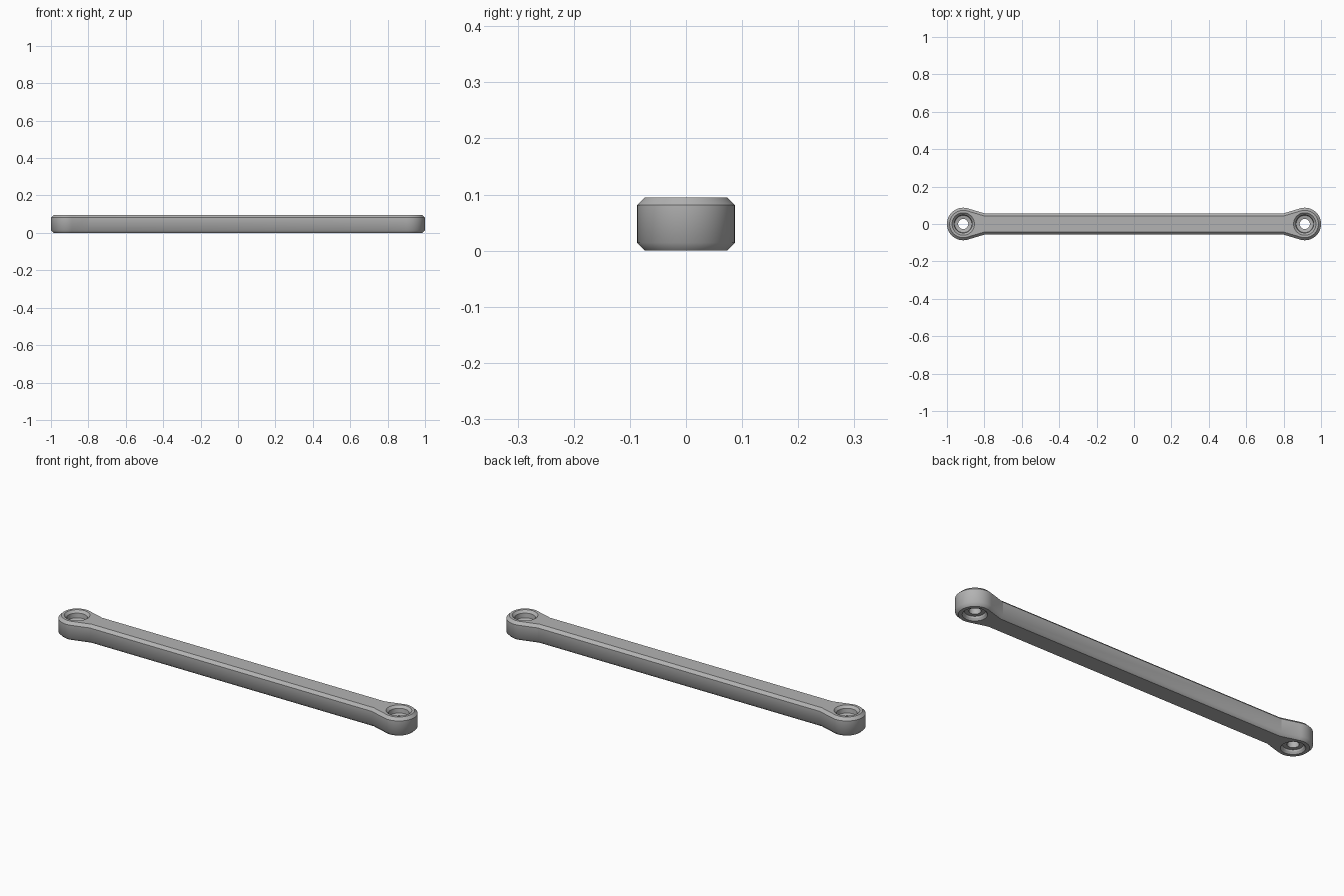
import bpy
import bmesh
from math import cos, sin, atan2, acos, hypot, pi, radians

cube = bpy.data.objects.get("Cube")
if cube:
    bpy.data.objects.remove(cube, do_unlink=True)

EYE_X, EYE_R = 0.913, 0.087
BAR_HALF, NECK_X = 0.057, 0.80
HEIGHT, CHAMFER = 0.095, 0.014

grey = bpy.data.materials.new("plain grey")
grey.use_nodes = True
colour = (0.45, 0.45, 0.45, 1)
grey.diffuse_color = colour
grey.node_tree.nodes["Principled BSDF"].inputs["Base Color"].default_value = colour


def link_outline(inset, steps=48):
    """Round eyes joined to a straight bar by tangent necks."""
    r, w = EYE_R - inset, BAR_HALF - inset
    dx = NECK_X - EYE_X
    tangent = atan2(w, dx) - acos(r / hypot(dx, w))
    half = [(NECK_X, -w)]
    for i in range(steps + 1):
        a = -tangent + 2 * tangent * i / steps
        half.append((EYE_X + r * cos(a), r * sin(a)))
    half.append((NECK_X, w))
    return half + [(-x, -y) for x, y in half]


def circle(cx, r, steps=48):
    return [(cx + r * cos(2 * pi * i / steps), r * sin(2 * pi * i / steps))
            for i in range(steps)]


def loft(bm, sections):
    """Join stacked loops of points; return the first and last loops."""
    loops = [[bm.verts.new((x, y, z)) for x, y in pts] for pts, z in sections]
    for a, b in zip(loops, loops[1:]):
        for i in range(len(a)):
            j = (i + 1) % len(a)
            bm.faces.new((a[i], a[j], b[j], b[i]))
    return loops[0], loops[-1]


bm = bmesh.new()

# Outer body with chamfered rims
bodies = [(CHAMFER, 0), (0, CHAMFER), (0, HEIGHT - CHAMFER), (CHAMFER, HEIGHT)]
ends = [loft(bm, [(link_outline(d), z) for d, z in bodies])]

# Stepped, countersunk holes through both eyes
hole = [(0.056, 0), (0.048, 0.010), (0.046, 0.018), (0.027, 0.018),
        (0.027, 0.055), (0.046, 0.060), (0.048, 0.083), (0.060, HEIGHT)]
for side in (-1, 1):
    ends.append(loft(bm, [(circle(side * EYE_X, r), z) for r, z in hole]))

# Flat top and bottom around the holes
for k in (0, 1):
    edges = []
    for pair in ends:
        ring = pair[k]
        edges += [bm.edges.get((ring[i - 1], ring[i])) for i in range(len(ring))]
    bmesh.ops.triangle_fill(bm, edges=edges, use_beauty=True, use_dissolve=False)

bmesh.ops.recalc_face_normals(bm, faces=bm.faces)

# Crisp edges, except the soft lower rim of the body
for f in bm.faces:
    f.smooth = True
for e in bm.edges:
    soft_rim = all(abs(v.co.z - CHAMFER) < 1e-5 for v in e.verts)
    if e.calc_face_angle(0) > radians(14) and not soft_rim:
        e.smooth = False

mesh = bpy.data.meshes.new("connecting_link")
bm.to_mesh(mesh)
bm.free()
mesh.materials.append(grey)
link = bpy.data.objects.new("connecting_link", mesh)
bpy.context.collection.objects.link(link)
